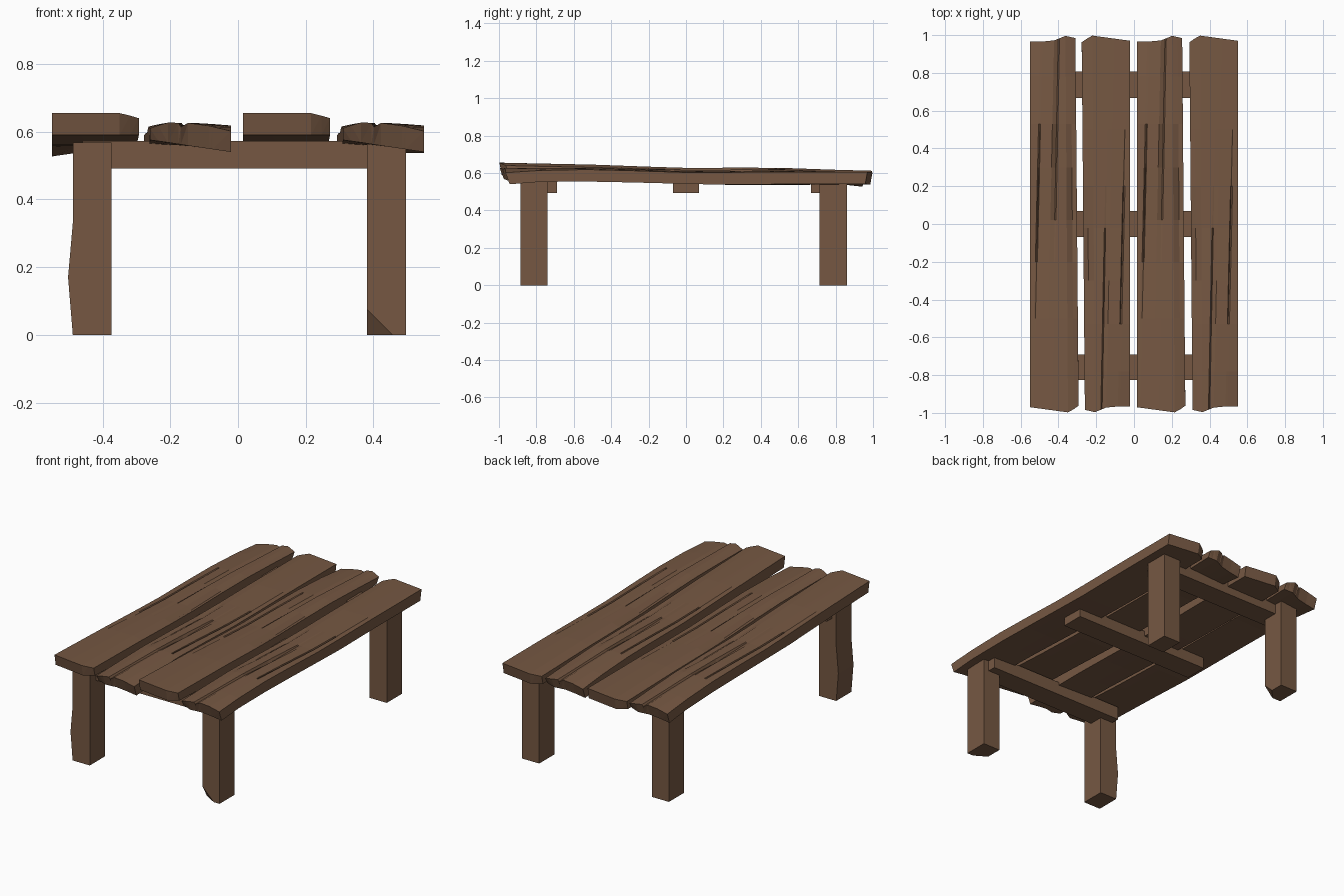
import bpy, bmesh, math
from mathutils import Vector

if "Cube" in bpy.data.objects:
    bpy.data.objects.remove(bpy.data.objects["Cube"])

wood = bpy.data.materials.new("brown_wood")
wood.diffuse_color = (0.18, 0.097, 0.055, 1)
wood.use_nodes = True
wood.node_tree.nodes["Principled BSDF"].inputs["Base Color"].default_value = wood.diffuse_color


def finish(name, bm):
    bmesh.ops.recalc_face_normals(bm, faces=bm.faces)
    me = bpy.data.meshes.new(name)
    bm.to_mesh(me)
    bm.free()
    me.materials.append(wood)
    ob = bpy.data.objects.new(name, me)
    bpy.context.collection.objects.link(ob)
    return ob


def interp(pts, u):
    for (a, va), (b, vb) in zip(pts, pts[1:]):
        if u <= b:
            return va + (vb - va) * (u - a) / (b - a)
    return pts[-1][1]


def loft(bm, rings):
    """Skin closed rings of equal length and cap both ends."""
    rows = [[bm.verts.new(p) for p in r] for r in rings]
    n = len(rows[0])
    for a, b in zip(rows, rows[1:]):
        for i in range(n):
            j = (i + 1) % n
            bm.faces.new((a[i], a[j], b[j], b[i]))
    caps = [bm.faces.new(rows[0]), bm.faces.new(rows[-1])]
    bmesh.ops.triangulate(bm, faces=caps)


# Warped plank: y, left / middle / right top, left / right bottom, main and side crack depth
STATIONS = [
    (-1.0, .655, .655, .640, .590, .590, 0, 0),
    (-.50, .640, .645, .630, .575, .570, 0, 0),
    (-.20, .628, .634, .620, .562, .562, 0, .004),
    (.02, .621, .627, .616, .560, .560, .003, .014),
    (.30, .621, .629, .618, .558, .560, .018, .012),
    (.53, .619, .627, .616, .555, .560, .010, 0),
    (.78, .606, .618, .606, .545, .555, .008, 0),
    (1.0, .588, .612, .596, .527, .562, .012, 0),
]
FRONT = [(0, -.970), (.8, -.998), (1, -.962)]
BACK = [(0, .965), (.48, .967), (.78, .996), (1, .984)]


def plank(name, cx, turned):
    rings = []
    for k, (y, L, M, R, bl, br, crack, side) in enumerate(STATIONS):
        t = (y + 1) / 2
        main, edge = .42 + .2 * t, .06 + .2 * t
        cols = [(0, 0), (edge - .03, 0), (edge, side), (edge + .015, 0), (main - .09, 0),
                (main, crack), (main + .03, 0), (.78, 0), (.9, side), (1, 0)]
        top, bottom = [], []
        for u, depth in cols:
            x = -.125 + u * (.257 - .017 * t)
            yy, inset = y, 0
            if k == 0:
                yy, inset = interp(FRONT, u), .012
            elif k == len(STATIONS) - 1:
                yy, inset = interp(BACK, u), -.022
            z = interp([(0, L), (.42, M), (.8, M), (1, R)], u) - depth
            top.append((x, yy, z))
            bottom.append((x, yy + inset, bl + (br - bl) * u))
        ring = top + bottom[::-1]
        # turned planks face the other way and are tipped the other way
        if turned:
            ring = [(-x, -yy, z - .018 + .033 * yy) for x, yy, z in ring]
        rings.append([(x + cx, yy, z) for x, yy, z in ring])
    bm = bmesh.new()
    loft(bm, rings)
    finish(name, bm)


for i, (cx, turned) in enumerate([(-.425, False), (-.145, True), (.14, False), (.425, True)]):
    plank(f"top_plank_{i + 1}", cx, turned)


# Beams and legs: xz profile pushed along y, optionally with a chipped corner
def prism(name, profile, y0, y1, chip=None):
    bm = bmesh.new()
    rows = [[bm.verts.new((x, y, z)) for x, z in profile] for y in (y0, y1)]
    n = len(profile)
    for i in range(n):
        j = (i + 1) % n
        bm.faces.new((rows[0][i], rows[0][j], rows[1][j], rows[1][i]))
    for r in rows:
        bm.faces.new(r)
    if chip:
        a, b, c = map(Vector, chip)
        no = (b - a).cross(c - a).normalized()
        mid = sum((v.co for v in bm.verts), Vector()) / len(bm.verts)
        if no.dot(mid - a) > 0:
            no = -no
        bmesh.ops.bisect_plane(bm, geom=bm.verts[:] + bm.edges[:] + bm.faces[:],
                               plane_co=a, plane_no=no, clear_outer=True)
        bmesh.ops.holes_fill(bm, edges=bm.edges[:], sides=0)
    return finish(name, bm)


def rect(x0, x1, z0, z1):
    return [(x0, z0), (x1, z0), (x1, z1), (x0, z1)]


# Cross beams under the planks
for name, y0, y1 in (("front", -.825, -.69), ("middle", -.07, .07), ("back", .668, .808)):
    prism(name + "_cross_beam", rect(-.46, .46, .492, .572), y0, y1)

# Legs
prism("front_left_leg", [(-.488, 0), (-.373, 0), (-.373, .568), (-.488, .568),
                         (-.488, .33), (-.502, .17)], -.885, -.74)
prism("front_right_leg", rect(.381, .496, 0, .568), -.885, -.74,
      chip=((.381, -.885, .075), (.457, -.885, 0), (.381, -.84, 0)))
prism("back_left_leg", rect(-.488, -.373, 0, .568), .715, .86,
      chip=((-.373, .715, .06), (-.43, .715, 0), (-.373, .78, 0)))
prism("back_right_leg", rect(.381, .496, 0, .568), .715, .86)
